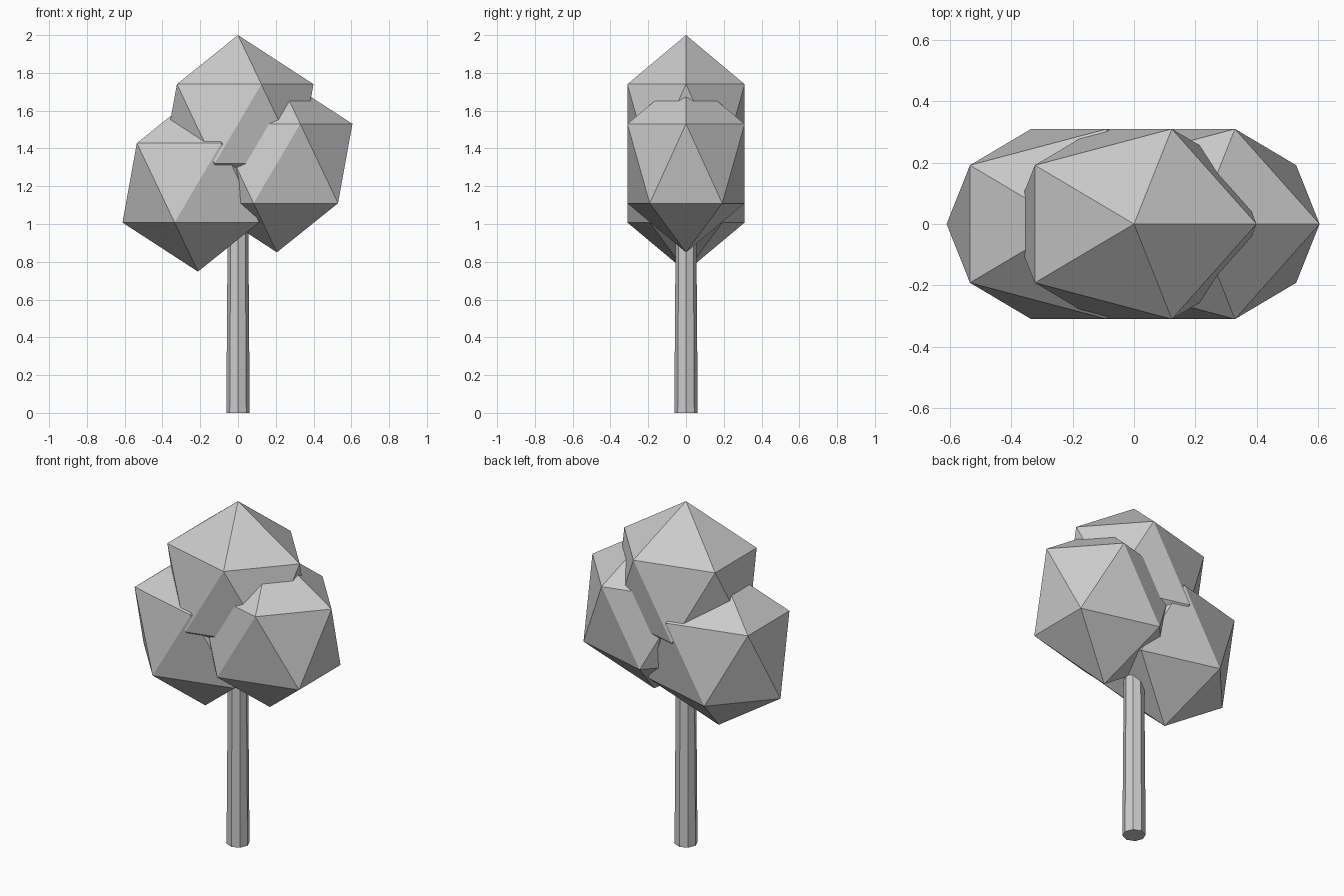
import bpy

cube = bpy.data.objects.get("Cube")
if cube:
    bpy.data.objects.remove(cube, do_unlink=True)

grey = bpy.data.materials.new("light grey")
grey.use_nodes = True
colour = (0.6, 0.6, 0.6, 1)
grey.diffuse_color = colour
grey.node_tree.nodes["Principled BSDF"].inputs["Base Color"].default_value = colour


def finish(name):
    obj = bpy.context.object
    obj.name = name
    obj.data.materials.append(grey)
    bpy.ops.object.shade_flat()
    return obj


# Tapered eight-sided trunk, running up into the foliage
TRUNK_TOP = 1.2
bpy.ops.mesh.primitive_cone_add(vertices=8, radius1=0.062, radius2=0.053,
                                depth=TRUNK_TOP, location=(0, 0, TRUNK_TOP / 2))
finish("trunk")

# Three faceted clumps, narrower from front to back
clumps = {
    "foliage_top": (0, 1.53),
    "foliage_left": (0.206, 1.32),
    "foliage_right": (-0.212, 1.218),
}
for name, (x, z) in clumps.items():
    bpy.ops.mesh.primitive_ico_sphere_add(subdivisions=1, radius=1, location=(x, 0, z))
    clump = finish(name)
    clump.scale = (0.447, 0.365, 0.47)
